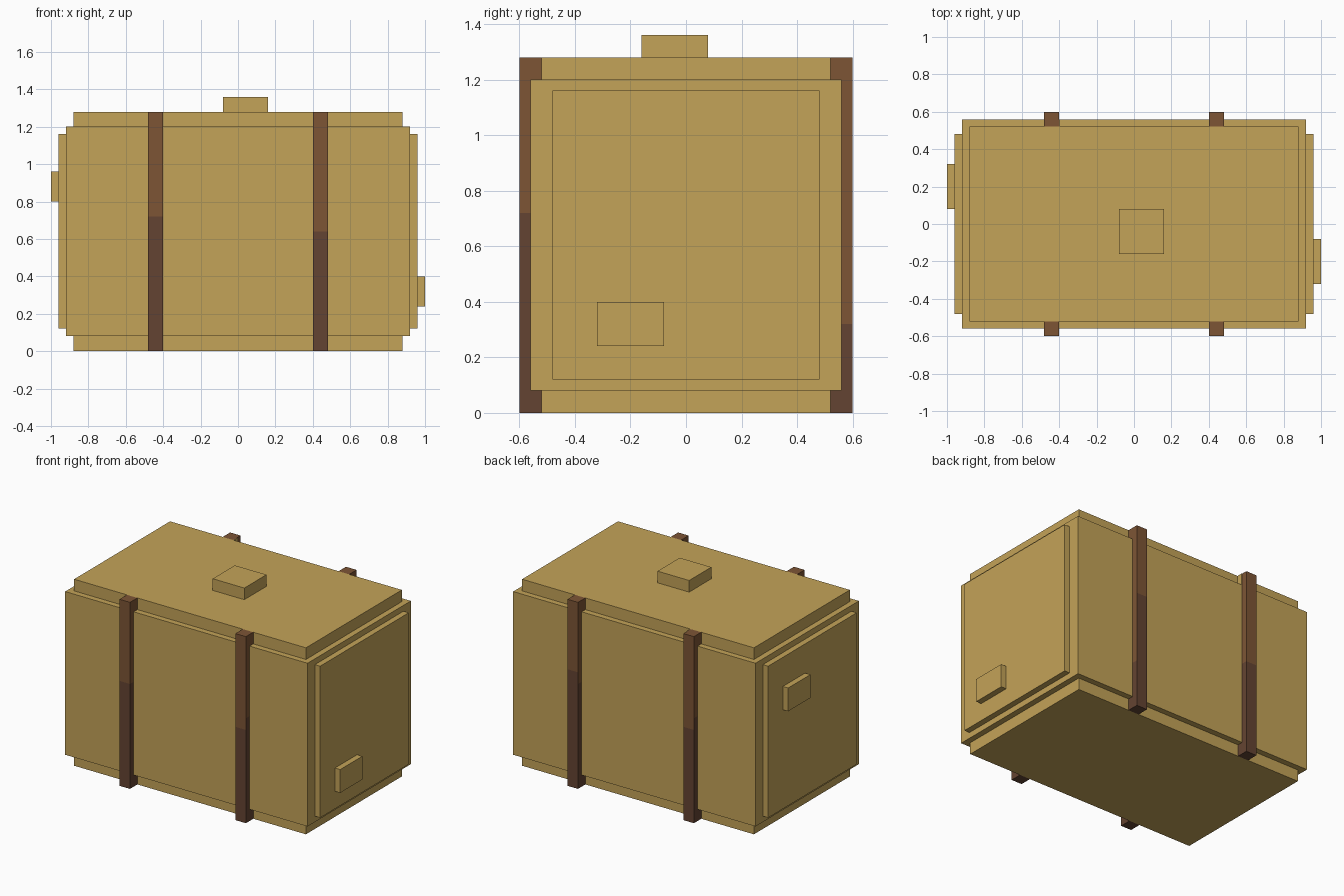
import bpy, bmesh
from mathutils import Vector

if "Cube" in bpy.data.objects:
    bpy.data.objects.remove(bpy.data.objects["Cube"])


def srgb_material(name, hex_colour):
    def lin(c):
        c /= 255
        return c / 12.92 if c <= 0.04045 else ((c + 0.055) / 1.055) ** 2.4
    mat = bpy.data.materials.new(name)
    mat.diffuse_color = [lin(int(hex_colour[i:i + 2], 16)) for i in (0, 2, 4)] + [1]
    mat.use_nodes = True
    mat.node_tree.nodes["Principled BSDF"].inputs["Base Color"].default_value = mat.diffuse_color
    return mat


STRAW = srgb_material("straw", "C4A358")
LIGHT = srgb_material("light_strap_brown", "7D5535")
DARK = srgb_material("dark_strap_brown", "644432")


def box_mesh(lo, hi):
    bm = bmesh.new()
    bmesh.ops.create_cube(bm, size=1)
    lo, hi = Vector(lo), Vector(hi)
    for v in bm.verts:
        v.co = (lo + hi) / 2 + v.co * (hi - lo)
    return bm


def finish(bm, name, mats):
    mesh = bpy.data.meshes.new(name)
    bm.to_mesh(mesh)
    bm.free()
    for m in mats:
        mesh.materials.append(m)
    obj = bpy.data.objects.new(name, mesh)
    bpy.context.collection.objects.link(obj)
    return obj


def box(name, lo, hi, mat=STRAW):
    return finish(box_mesh(lo, hi), name, [mat])


# Bale body: a core with stepped panels at the ends, top and bottom
box("bale_core", (-0.92, -0.56, 0.08), (0.92, 0.56, 1.20))
box("top_panel", (-0.88, -0.52, 1.20), (0.88, 0.52, 1.28))
box("bottom_panel", (-0.88, -0.52, 0.0), (0.88, 0.52, 0.08))
box("right_end_panel", (0.92, -0.48, 0.12), (0.96, 0.48, 1.16))
box("left_end_panel", (-0.96, -0.48, 0.12), (-0.92, 0.48, 1.16))

# Loose straw tufts
box("top_tuft", (-0.08, -0.16, 1.28), (0.16, 0.08, 1.36))
box("right_tuft", (0.96, -0.32, 0.24), (1.0, -0.08, 0.40))
box("left_tuft", (-1.0, 0.08, 0.80), (-0.96, 0.32, 0.96))


def strap(name, x, side, split_face, split_right, split_left):
    """Upright strap, dark below a split height that differs per face."""
    y0, y1 = sorted((side * 0.52, side * 0.60))
    bm = box_mesh((x - 0.04, y0, 0), (x + 0.04, y1, 1.28))
    for z in {split_face, split_right, split_left}:
        bmesh.ops.bisect_plane(bm, geom=bm.verts[:] + bm.edges[:] + bm.faces[:],
                               plane_co=(0, 0, z), plane_no=(0, 0, 1))
    bm.normal_update()
    for f in bm.faces:
        split = split_face
        if f.normal.x > 0.5:
            split = split_right
        elif f.normal.x < -0.5:
            split = split_left
        f.material_index = 1 if f.calc_center_median().z < split else 0
    finish(bm, name, [LIGHT, DARK])


# Straps on the front and back
strap("front_left_strap", -0.44, -1, 0.72, 0.72, 0.72)
strap("front_right_strap", 0.44, -1, 0.64, 0.72, 0.72)
strap("back_left_strap", -0.44, 1, 0.64, 0.64, 0.72)
strap("back_right_strap", 0.44, 1, 0.80, 0.32, 0.72)

# Straw patch beside the top of the back left strap
box("strap_straw_patch", (-0.402, 0.52, 1.20), (-0.396, 0.56, 1.28))
